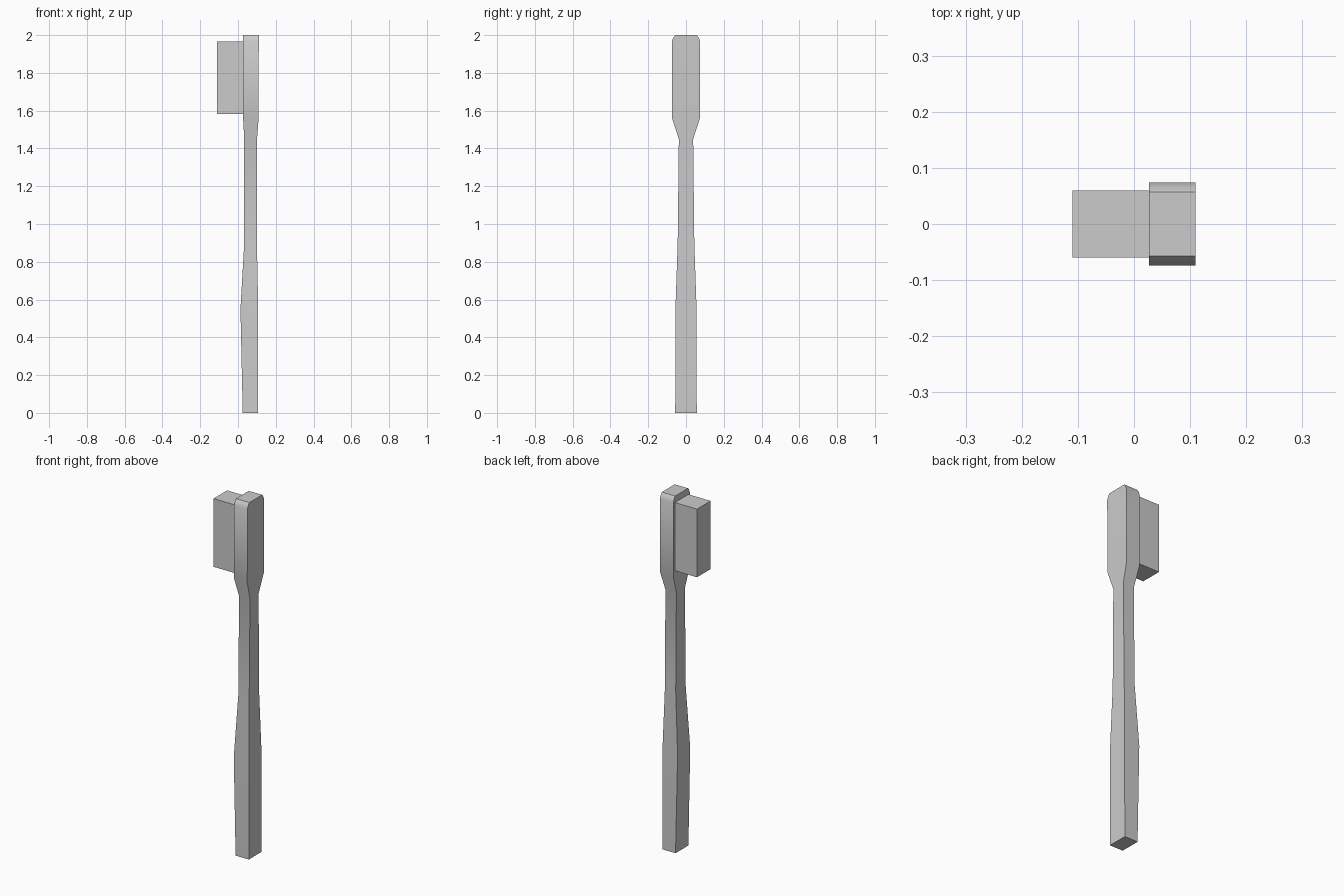
import bpy, bmesh

if "Cube" in bpy.data.objects:
    bpy.data.objects.remove(bpy.data.objects["Cube"])


def loft(name, sections):
    """Join rectangular sections (z, x_min, x_max, half_width) into a closed solid."""
    bm = bmesh.new()
    rings = [[bm.verts.new(p) for p in ((a, -w, z), (b, -w, z), (b, w, z), (a, w, z))]
             for z, a, b, w in sections]
    for low, high in zip(rings, rings[1:]):
        for i in range(4):
            j = (i + 1) % 4
            bm.faces.new((low[i], low[j], high[j], high[i]))
    bm.faces.new(rings[0][::-1])
    bm.faces.new(rings[-1])
    bmesh.ops.recalc_face_normals(bm, faces=bm.faces)
    mesh = bpy.data.meshes.new(name)
    bm.to_mesh(mesh)
    bm.free()
    obj = bpy.data.objects.new(name, mesh)
    bpy.context.collection.objects.link(obj)
    bpy.context.view_layer.objects.active = obj
    obj.select_set(True)
    bpy.ops.object.shade_smooth_by_angle(angle=0.5)
    obj.select_set(False)
    return obj


# Handle with thumb swell, slim neck and wider head
loft("handle", [
    (0.00, 0.025, 0.107, 0.057),
    (0.55, 0.013, 0.107, 0.056),
    (0.90, 0.033, 0.100, 0.044),
    (1.45, 0.033, 0.101, 0.038),
    (1.56, 0.027, 0.109, 0.074),
    (1.97, 0.027, 0.110, 0.074),
    (1.99, 0.027, 0.110, 0.065),
    (2.00, 0.027, 0.110, 0.057),
])

# Bristle block on the head
loft("bristles", [
    (1.583, -0.11, 0.03, 0.06),
    (1.965, -0.11, 0.03, 0.06),
])
